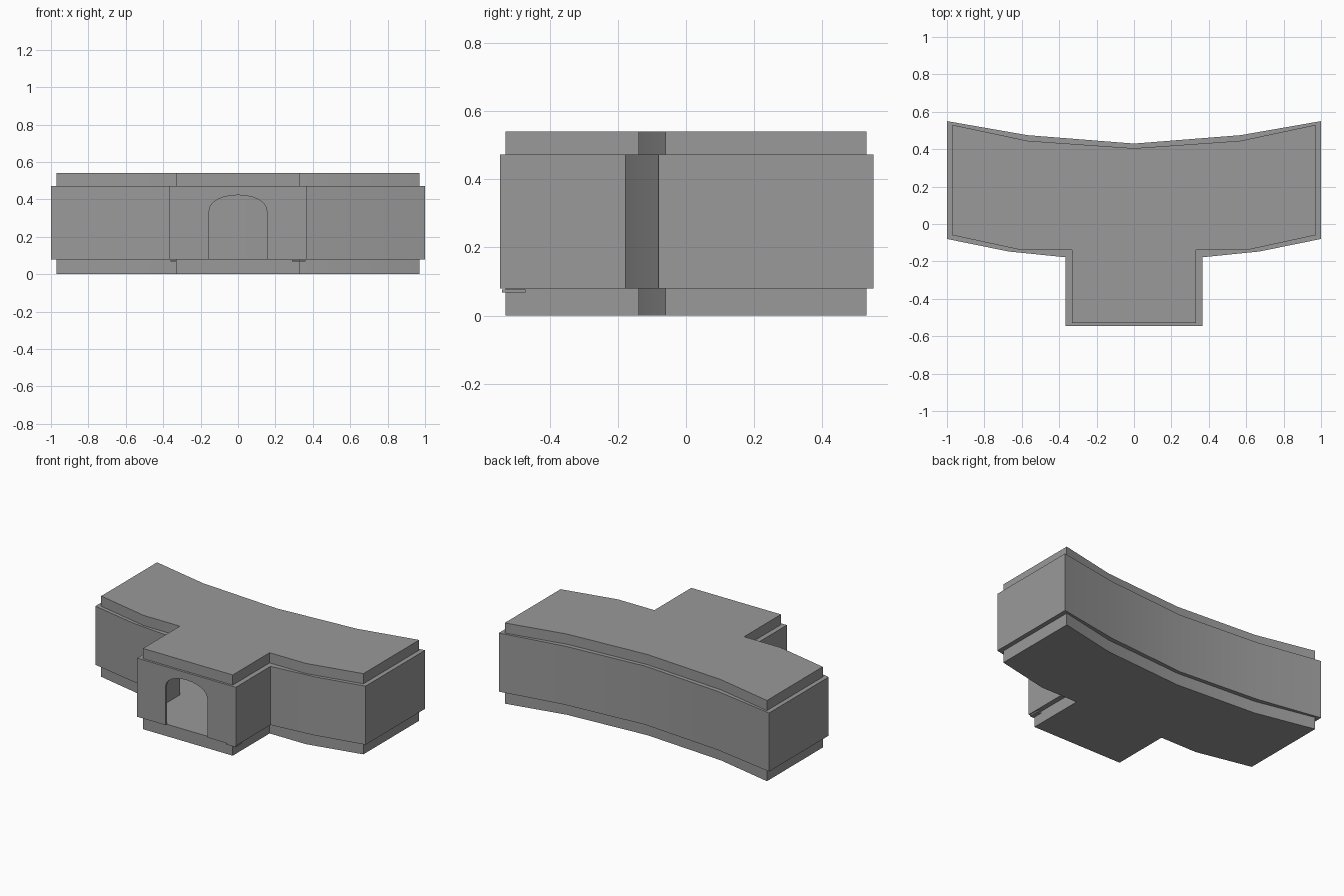
import bpy, bmesh, math

cube = bpy.data.objects.get("Cube")
if cube:
    bpy.data.objects.remove(cube, do_unlink=True)

stone = bpy.data.materials.new("grey_stone")
stone.use_nodes = True
GREY = (0.32, 0.32, 0.32, 1)
stone.diffuse_color = GREY
stone.node_tree.nodes["Principled BSDF"].inputs["Base Color"].default_value = GREY


def mirrored(half):
    """Close a half plan, drawn from the back centre to the front, across x = 0."""
    return half + [(-x, y) for x, y in reversed(half) if x > 0]


def finish(bm, name):
    bmesh.ops.recalc_face_normals(bm, faces=bm.faces[:])
    mesh = bpy.data.meshes.new(name)
    bm.to_mesh(mesh)
    bm.free()
    obj = bpy.data.objects.new(name, mesh)
    bpy.context.collection.objects.link(obj)
    mesh.materials.append(stone)
    return obj


def extrude(name, points, direction):
    """Solid made by sweeping a flat outline along a direction."""
    bm = bmesh.new()
    face = bm.faces.new([bm.verts.new(p) for p in points])
    new = bmesh.ops.extrude_face_region(bm, geom=[face])["geom"]
    verts = [g for g in new if isinstance(g, bmesh.types.BMVert)]
    bmesh.ops.translate(bm, verts=verts, vec=direction)
    return finish(bm, name)


def slab(name, plan, low, high):
    return extrude(name, [(x, y, low) for x, y in plan], (0, 0, high - low))


def hollow_wall(name, outer, inner, low, high):
    """Closed ring of wall between two matching plans."""
    bm = bmesh.new()
    loops = [[bm.verts.new((x, y, z)) for x, y in plan]
             for plan, z in ((outer, low), (outer, high), (inner, high), (inner, low))]
    n = len(outer)
    for k in range(4):
        a, b = loops[k], loops[(k + 1) % 4]
        for i in range(n):
            j = (i + 1) % n
            bm.faces.new((a[i], a[j], b[j], b[i]))
    return finish(bm, name)


# Plans: bent wings with a porch projecting to the front
outer = mirrored([(0, .43), (.57, .475), (1, .55), (1, -.08), (.67, -.147),
                  (.365, -.178), (.365, -.545)])
inner = mirrored([(0, .405), (.57, .445), (.97, .53), (.97, -.06), (.6, -.14),
                  (.332, -.14), (.332, -.53)])
FLOOR, EAVES, TOP = .08, .472, .54

parts = [slab("base_slab", inner, 0, FLOOR),
         slab("roof_slab", inner, EAVES, TOP)]
walls = hollow_wall("walls", outer, inner, FLOOR, EAVES)
parts.append(walls)

# Arched doorway cut through the porch front
arch = [(-.155, FLOOR - .02), (.155, FLOOR - .02)]
for i in range(13):
    t = math.pi * i / 12
    arch.append((.155 * math.cos(t), .335 + .088 * math.sin(t) ** .9))
cutter = extrude("door_cutter", [(x, -.6, z) for x, z in arch], (0, .15, 0))
cutter.hide_render = True
cut = walls.modifiers.new("doorway", "BOOLEAN")
cut.operation = "DIFFERENCE"
cut.solver = "EXACT"
cut.object = cutter
bpy.context.view_layer.objects.active = walls
bpy.ops.object.modifier_apply(modifier="doorway")
bpy.data.objects.remove(cutter, do_unlink=True)

# Small plates under the overhang
for name, x0, x1, y0, y1 in (("corner_plate", .29, .36, -.54, -.47),
                             ("side_plate", -.362, -.332, -.177, -.148)):
    parts.append(slab(name, [(x0, y0), (x1, y0), (x1, y1), (x0, y1)], .068, .077))

# Smooth the gentle bends, keep the corners sharp
bpy.ops.object.select_all(action="DESELECT")
for obj in parts:
    obj.select_set(True)
bpy.context.view_layer.objects.active = walls
bpy.ops.object.shade_smooth_by_angle(angle=math.radians(30))
